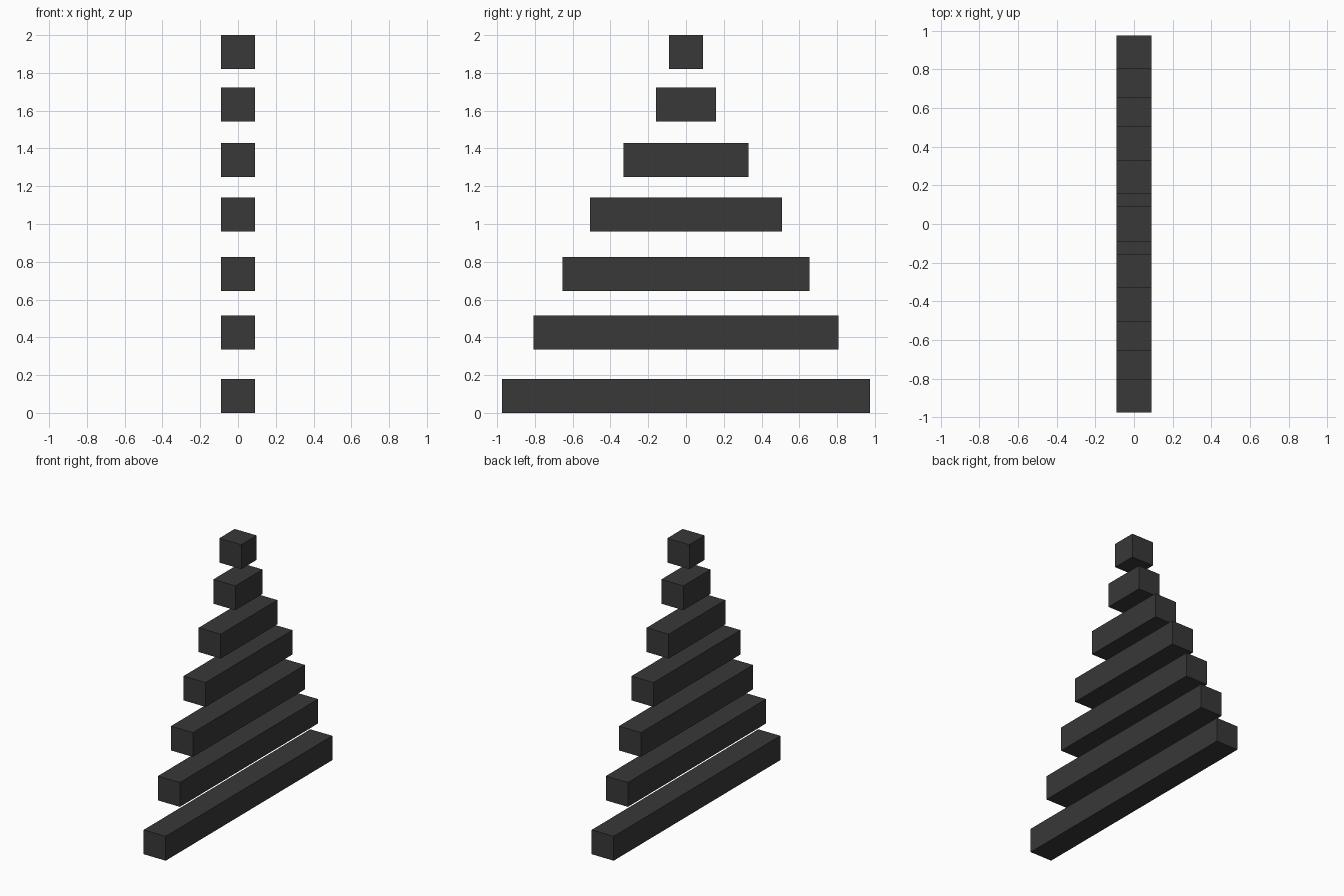
import bpy

if "Cube" in bpy.data.objects:
    bpy.data.objects.remove(bpy.data.objects["Cube"])

dark = bpy.data.materials.new("dark_grey")
dark.diffuse_color = (0.04, 0.04, 0.04, 1)
dark.use_nodes = True
dark.node_tree.nodes["Principled BSDF"].inputs["Base Color"].default_value = dark.diffuse_color

THICK = 0.18  # square section of every bar


def bar(name, length, z):
    bpy.ops.mesh.primitive_cube_add(size=1, location=(0, 0, z))
    ob = bpy.context.object
    ob.name = name
    ob.scale = (THICK, length, THICK)
    bpy.ops.object.transform_apply(location=False, rotation=False, scale=True)
    ob.data.materials.append(dark)


# Stacked bars, bottom to top: (length, centre height)
bars = [(1.948, 0.09), (1.616, 0.425), (1.31, 0.736), (1.016, 1.05),
        (0.662, 1.34), (0.318, 1.632), (0.18, 1.91)]
for i, (length, z) in enumerate(bars, 1):
    bar(f"bar_{i}", length, z)
